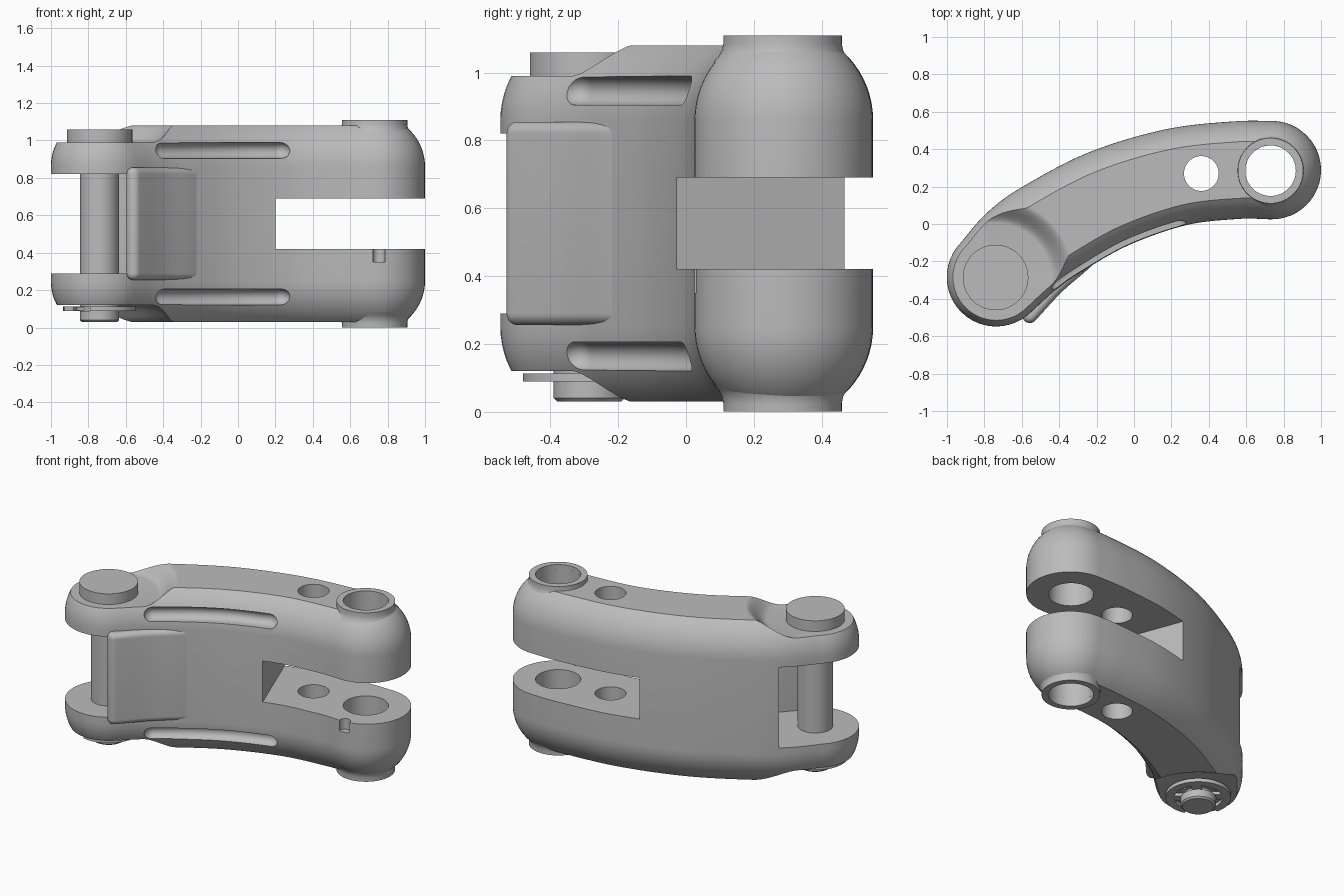
import bpy, bmesh, math
from mathutils import Vector

if "Cube" in bpy.data.objects:
    bpy.data.objects.remove(bpy.data.objects["Cube"])

MID = 0.555                       # height of the symmetry plane
LUG = Vector((-0.74, -0.286))     # hinge pin axis
BOSS = Vector((0.73, 0.285))      # bushing axis
BEND = Vector((0.6, -1.42))       # centre of the arm's inner curve

grey = bpy.data.materials.new("satin grey")
grey.use_nodes = True
grey.diffuse_color = (0.5, 0.5, 0.5, 1)
grey.node_tree.nodes["Principled BSDF"].inputs["Base Color"].default_value = grey.diffuse_color


def finish(name, bm):
    bmesh.ops.remove_doubles(bm, verts=bm.verts, dist=0.0005)
    bmesh.ops.recalc_face_normals(bm, faces=bm.faces)
    mesh = bpy.data.meshes.new(name)
    bm.to_mesh(mesh)
    bm.free()
    mesh.materials.append(grey)
    ob = bpy.data.objects.new(name, mesh)
    bpy.context.collection.objects.link(ob)
    return ob


def select(ob):
    bpy.ops.object.select_all(action='DESELECT')
    ob.select_set(True)
    bpy.context.view_layer.objects.active = ob


def smooth(ob, angle=25):
    select(ob)
    bpy.ops.object.shade_smooth_by_angle(angle=math.radians(angle))


def bend_points(items):
    """Path points from (degrees, radius, half width) about the bend centre."""
    return [(BEND.x - r * math.sin(math.radians(a)), BEND.y + r * math.cos(math.radians(a)), w)
            for a, r, w in items]


def spline(points, steps=10):
    """Smooth path through (x, y, half width) points."""
    p = [Vector(q) for q in points]
    p = [2 * p[0] - p[1]] + p + [2 * p[-1] - p[-2]]
    out = []
    for a, b, c, d in zip(p, p[1:], p[2:], p[3:]):
        for i in range(steps):
            t = i / steps
            out.append(0.5 * (2 * b + (c - a) * t + (2 * a - 5 * b + 4 * c - d) * t ** 2
                              + (3 * b - a - 3 * c + d) * t ** 3))
    return out + [p[-2]]


def outline(path, inset, cap=24):
    """Closed outline around a path, inset from its full half width."""
    n = len(path)
    left, right, ends = [], [], []
    for i, q in enumerate(path):
        t = (path[min(i + 1, n - 1)] - path[max(i - 1, 0)]).xy.normalized()
        width = max(q.z - inset, 0)
        side = Vector((-t.y, t.x)) * width
        left.append(q.xy + side)
        right.append(q.xy - side)
        if i in (0, n - 1):
            ends.append((q.xy, side, t * width * (-1 if i == 0 else 1)))

    def arc(centre, side, out, sign):
        return [centre + sign * side * math.cos(math.pi * k / cap) + out * math.sin(math.pi * k / cap)
                for k in range(1, cap)]
    return left + arc(*ends[1], 1) + right[::-1] + arc(*ends[0], -1)


def pill(name, points, mid, half, round_w, round_h, sweep=90):
    """Solid following a path, its edges rounded by an elliptical arc of the given sweep."""
    path = spline(points)
    angles = [math.radians(sweep) * k / 10 for k in range(11)]
    rise = round_h * math.sin(angles[-1])
    layers = [(round_w * (1 - math.cos(a)), half - rise + round_h * math.sin(a)) for a in angles]
    layers.append((1, half))      # closes the flat on the centre line
    bm = bmesh.new()
    rings = []
    for sign in (1, -1):
        rows = [[bm.verts.new((p.x, p.y, mid + sign * h)) for p in outline(path, d)]
                for d, h in layers]
        rings = rows[::-1] if sign == 1 else rings + rows
    for lower, upper in zip(rings, rings[1:]):
        for i in range(len(lower)):
            bm.faces.new((lower[i - 1], lower[i], upper[i], upper[i - 1]))
    return finish(name, bm)


def prism(name, points, z0, z1):
    bm = bmesh.new()
    face = bm.faces.new([bm.verts.new((x, y, z0)) for x, y in points])
    top = bmesh.ops.extrude_face_region(bm, geom=[face])
    bmesh.ops.translate(bm, vec=(0, 0, z1 - z0),
                        verts=[v for v in top["geom"] if isinstance(v, bmesh.types.BMVert)])
    return finish(name, bm)


def disc(name, centre, r, z0, z1, n=64):
    return prism(name, [(centre[0] + r * math.cos(math.tau * i / n),
                         centre[1] + r * math.sin(math.tau * i / n)) for i in range(n)], z0, z1)


def lathe(name, centre, profile, flip=False, n=72):
    """Revolve a closed (radius, z) profile about a vertical axis."""
    bm = bmesh.new()
    rows = [[bm.verts.new((centre.x + r * math.cos(math.tau * i / n),
                           centre.y + r * math.sin(math.tau * i / n),
                           2 * MID - z if flip else z)) for i in range(n)]
            for r, z in profile]
    for k in range(len(rows)):
        a, b = rows[k - 1], rows[k]
        for i in range(n):
            bm.faces.new((a[i - 1], a[i], b[i], b[i - 1]))
    return finish(name, bm)


def cut(ob, cutter):
    cutter.hide_render = True
    mod = ob.modifiers.new("cut", 'BOOLEAN')
    mod.operation, mod.solver, mod.object = 'DIFFERENCE', 'EXACT', cutter
    select(ob)
    bpy.ops.object.modifier_apply(modifier=mod.name)
    bpy.data.objects.remove(cutter)


# Curved arm with rounded edges
arm = pill("curved_arm", [(-0.737, -0.284, 0.264), (-0.598, -0.142, 0.276), (-0.443, -0.031, 0.276),
                          (-0.137, 0.134, 0.27), (0.224, 0.25, 0.262), (0.55, 0.288, 0.261),
                          (0.737, 0.288, 0.263)], MID, 0.525, 0.275, 0.275, 53.13)

# Lowered, flared seats around the hinge pin
seat = [(0, 1.3), (0, 0.99)]
for i in range(13):
    t = i / 12
    seat.append((0.29 + 0.13 * t, 0.99 + 0.091 * t * t * (3 - 2 * t)))
seat.append((0.42, 1.3))
for flip in (False, True):
    cut(arm, lathe("seat_cutter", LUG, seat, flip))

# Forks at both ends
cut(arm, prism("fork_cutter", [(0.238, -0.13), (-0.025, 0.565), (1.2, 0.9), (1.2, -0.3)], 0.42, 0.69))
cut(arm, disc("hinge_cutter", (-0.78, -0.25), 0.35, 0.29, 0.82))

# Bushing bore, small cross hole and locating notch
cut(arm, disc("bore_cutter", BOSS, 0.135, -0.2, 1.3))
cut(arm, disc("hole_cutter", (0.36, 0.27), 0.093, -0.2, 1.3))
cut(arm, disc("notch_cutter", (0.753, 0.035), 0.034, 0.35, 0.45, 24))

# Long grooves on the inner side
groove = bend_points([(42, 1.475, 0.058), (33, 1.465, 0.058), (24, 1.465, 0.058), (15, 1.465, 0.058)])
for z in (0.9475, 0.1625):
    cut(arm, pill("groove_cutter", groove, z, 0.0425, 0.045, 0.0425))
smooth(arm)

# Stop lip beside the hinge, running into the arm
smooth(pill("stop_lip", bend_points([(51.2, 1.485, 0.04), (43, 1.485, 0.04),
                                     (35, 1.49, 0.037), (26, 1.55, 0.035)]),
            MID, 0.3, 0.033, 0.035))

# Raised collars around the bushing bore
ring = [(0.135, 1.11), (0.175, 1.11), (0.175, 1.085), (0.179, 1.065), (0.189, 1.048), (0.205, 1.03), (0.135, 1.03)]
for name, flip in (("upper_collar", False), ("lower_collar", True)):
    smooth(lathe(name, BOSS, ring, flip))

# Hinge pin with a flat head, chamfered tip and clip groove
smooth(lathe("hinge_pin", LUG, [(0, 1.06), (0.175, 1.06), (0.175, 0.985), (0.105, 0.985), (0.105, 0.112),
                                (0.085, 0.112), (0.085, 0.088), (0.105, 0.088),
                                (0.105, 0.04), (0.095, 0.03), (0, 0.03)]))

# Open retaining clip with inward tabs
points = []
for radius, order in ((0.195, 1), (0.145, -1)):
    span = [math.radians(-105 + 300 * i / 48) for i in range(49)]
    points += [(LUG.x + radius * math.cos(a), LUG.y + radius * math.sin(a)) for a in span[::order]]
smooth(prism("retaining_clip", points, 0.088, 0.112))
for i, angle in enumerate((-45, 45, 135)):
    a = math.radians(angle)
    u, v = Vector((math.cos(a), math.sin(a))), Vector((-math.sin(a), math.cos(a)))
    prism(f"clip_tab_{i + 1}", [LUG + u * r + v * s for r, s in
                                ((0.08, -0.03), (0.16, -0.03), (0.16, 0.03), (0.08, 0.03))], 0.09, 0.11)
